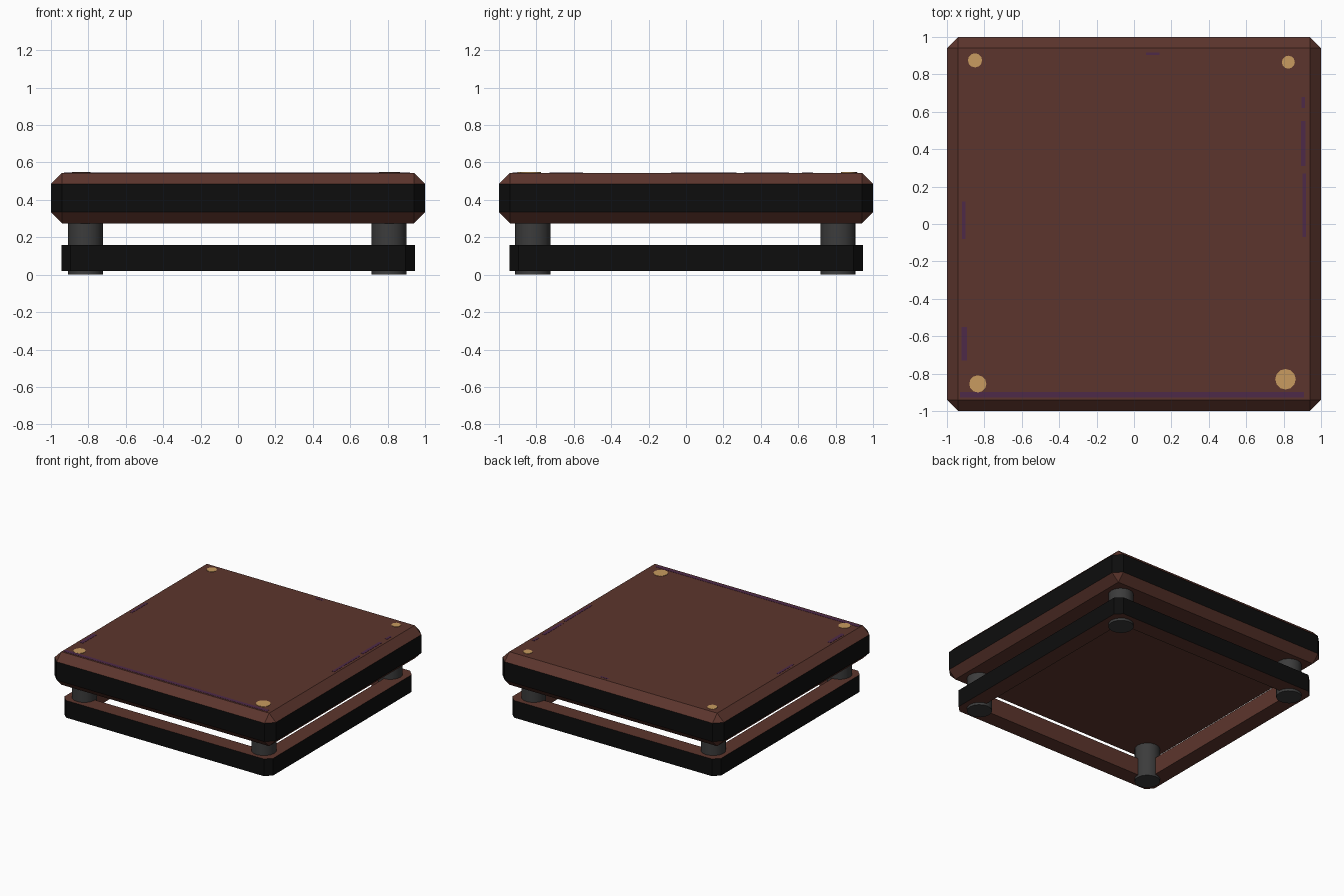
import bpy, bmesh, math

if "Cube" in bpy.data.objects:
    bpy.data.objects.remove(bpy.data.objects["Cube"])


def material(name, rgb):
    m = bpy.data.materials.new(name)
    m.diffuse_color = (*rgb, 1)
    m.use_nodes = True
    m.node_tree.nodes["Principled BSDF"].inputs["Base Color"].default_value = m.diffuse_color
    return m


brown = material("brown wood", (0.108, 0.036, 0.026))
black = material("black edge", (0.004, 0.004, 0.004))
grey = material("dark grey leg", (0.045, 0.045, 0.045))
gold = material("gold cap", (0.58, 0.33, 0.115))
purple = material("purple inlay", (0.076, 0.023, 0.065))


def finish(bm, name, mats):
    bmesh.ops.recalc_face_normals(bm, faces=bm.faces)
    me = bpy.data.meshes.new(name)
    bm.to_mesh(me)
    bm.free()
    for m in mats:
        me.materials.append(m)
    ob = bpy.data.objects.new(name, me)
    bpy.context.collection.objects.link(ob)
    return ob


def box(bm, size, centre):
    vs = bmesh.ops.create_cube(bm, size=1)["verts"]
    bmesh.ops.scale(bm, vec=size, verts=vs)
    bmesh.ops.translate(bm, vec=centre, verts=vs)


def cylinder(name, r, z0, z1, x, y, sides, mat):
    bm = bmesh.new()
    vs = bmesh.ops.create_cone(bm, cap_ends=True, segments=sides,
                               radius1=r, radius2=r, depth=z1 - z0)["verts"]
    bmesh.ops.translate(bm, vec=(x, y, (z0 + z1) / 2), verts=vs)
    ob = finish(bm, name, [mat])
    for p in ob.data.polygons:
        p.use_smooth = abs(p.normal.z) < 0.5
    return ob


# table top: chamfered slab with a black edge band
bm = bmesh.new()
box(bm, (2, 2, 0.27), (0, 0, 0.41))
bmesh.ops.bevel(bm, geom=bm.edges[:], offset=0.06, offset_type='OFFSET',
                segments=1, affect='EDGES')
bm.normal_update()
for f in bm.faces:
    f.material_index = 1 if abs(f.normal.z) < 0.1 else 0
finish(bm, "table_top", [brown, black])


# lower frame: hollow square ring, black outside and brown elsewhere
def octagon(bm, h, c, z):
    a = h - c
    pts = [(a, -h), (h, -a), (h, a), (a, h), (-a, h), (-h, a), (-h, -a), (-a, -h)]
    return [bm.verts.new((x, y, z)) for x, y in pts]


bm = bmesh.new()
loops = [octagon(bm, 0.945, 0.05, 0.02), octagon(bm, 0.945, 0.05, 0.16),
         octagon(bm, 0.815, 0.02, 0.16), octagon(bm, 0.815, 0.02, 0.02)]
for i in range(4):
    a, b = loops[i], loops[(i + 1) % 4]
    for j in range(8):
        k = (j + 1) % 8
        f = bm.faces.new((a[j], a[k], b[k], b[j]))
        f.material_index = 1 if i == 0 else 0
finish(bm, "lower_frame", [brown, black])

# legs
for sx, front in ((-1, "left"), (1, "right")):
    for sy, side in ((-1, "front"), (1, "back")):
        cylinder(f"{side}_{front}_leg", 0.094, 0, 0.3,
                 sx * 0.812 - 0.004, sy * 0.816 - 0.003, 16, grey)

# gold caps where the legs meet the top surface
for i, (x, y, r) in enumerate([(0.81, -0.83, 0.055), (-0.835, -0.855, 0.046),
                               (-0.85, 0.875, 0.038), (0.825, 0.865, 0.035)]):
    cylinder(f"gold_cap_{i + 1}", r, 0.54, 0.548, x, y, 12, gold)

# worn purple inlay line near the rim: (x centre, y centre, x size, y size)
bm = bmesh.new()
for x, y, w, d in [(-0.01, -0.912, 1.84, 0.03), (0.91, 0.1, 0.02, 0.34),
                   (0.905, 0.43, 0.025, 0.24), (0.905, 0.65, 0.02, 0.06),
                   (-0.908, -0.64, 0.03, 0.18), (-0.91, 0.02, 0.02, 0.2),
                   (0.1, 0.91, 0.07, 0.015)]:
    box(bm, (w, d, 0.004), (x, y, 0.5445))
finish(bm, "purple_inlay", [purple])
